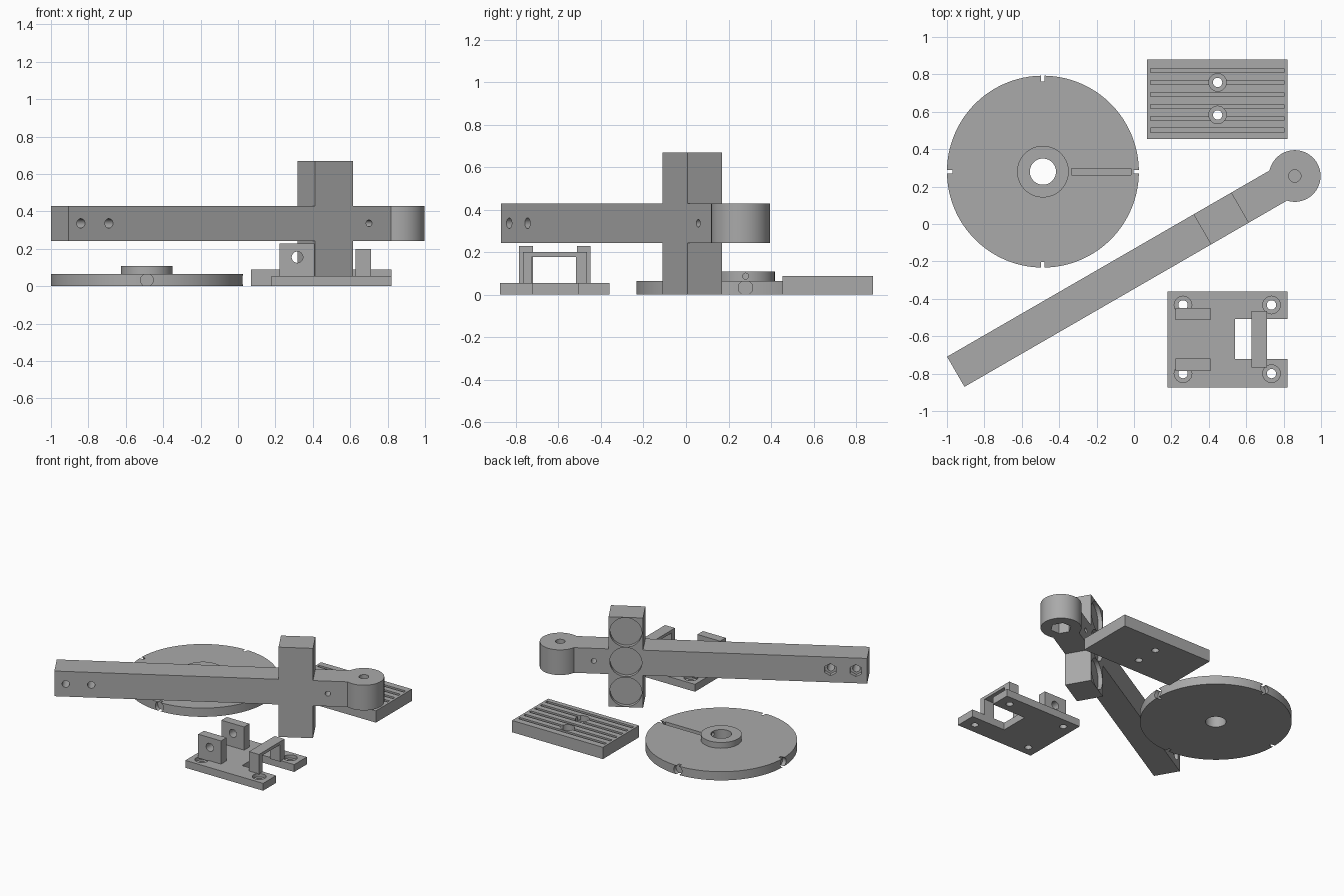
import bpy
from math import radians, pi
from mathutils import Vector

if "Cube" in bpy.data.objects:
    bpy.data.objects.remove(bpy.data.objects["Cube"])

grey = bpy.data.materials.new("Plain grey")
grey.use_nodes = True
tone = (0.4, 0.4, 0.4, 1)
grey.diffuse_color = tone
grey.node_tree.nodes["Principled BSDF"].inputs["Base Color"].default_value = tone


def box(name, x, y, z):
    """Box from three (low, high) ranges."""
    bpy.ops.mesh.primitive_cube_add(size=1)
    ob = bpy.context.object
    ob.name = name
    ob.scale = [b - a for a, b in (x, y, z)]
    ob.location = [(a + b) / 2 for a, b in (x, y, z)]
    bpy.ops.object.transform_apply(location=True, rotation=True, scale=True)
    return ob


def rod(name, start, end, radius, sides=64):
    """Cylinder or prism running between two points."""
    a, b = Vector(start), Vector(end)
    bpy.ops.mesh.primitive_cylinder_add(radius=radius, depth=(b - a).length, vertices=sides)
    ob = bpy.context.object
    ob.name = name
    ob.rotation_euler = (b - a).to_track_quat('Z', 'Y').to_euler()
    ob.location = (a + b) / 2
    bpy.ops.object.transform_apply(location=True, rotation=True, scale=True)
    return ob


def combine(body, tool, operation='DIFFERENCE'):
    mod = body.modifiers.new("Cut", 'BOOLEAN')
    mod.operation = operation
    mod.solver = 'EXACT'
    mod.object = tool
    bpy.ops.object.select_all(action='DESELECT')
    bpy.context.view_layer.objects.active = body
    body.select_set(True)
    bpy.ops.object.modifier_apply(modifier=mod.name)
    bpy.data.objects.remove(tool)


def screw_hole(body, x, y, top, depth):
    """Through hole with a wider round seat on top."""
    combine(body, rod("cutter", (x, y, -0.1), (x, y, top + 0.1), 0.025, 32))
    combine(body, rod("cutter", (x, y, top - depth), (x, y, top + 0.1), 0.047, 40))


def finish(ob):
    ob.data.materials.clear()
    ob.data.materials.append(grey)
    bpy.ops.object.select_all(action='DESELECT')
    bpy.context.view_layer.objects.active = ob
    ob.select_set(True)
    bpy.ops.object.shade_smooth_by_angle(angle=radians(25))


# Round disc with hub, bore, rim pockets and string groove
cx, cy, thick = -0.487, 0.28, 0.065
disc = rod("disc", (cx, cy, 0), (cx, cy, thick), 0.513, 128)
combine(disc, rod("hub", (cx, cy, 0.03), (cx, cy, 0.108), 0.138), 'UNION')
combine(disc, rod("cutter", (cx, cy, -0.1), (cx, cy, 0.2), 0.07))
for dx, dy in ((1, 0), (-1, 0), (0, 1), (0, -1)):
    near, far = 0.483, 0.6
    combine(disc, rod("cutter", (cx + dx * near, cy + dy * near, thick / 2),
                      (cx + dx * far, cy + dy * far, thick / 2), 0.034, 48))
combine(disc, box("cutter", (-0.334, -0.015), (cy - 0.018, cy + 0.018), (0.04, 0.1)))
combine(disc, rod("cutter", (cx, cy, 0.087), (cx + 0.2, cy, 0.087), 0.014, 24))
finish(disc)

# Grooved block with two screw holes
block = box("grooved_block", (0.07, 0.82), (0.455, 0.88), (0, 0.088))
for i in range(6):
    y = 0.821 - 0.064 * i
    combine(block, box("cutter", (0.088, 0.802), (y - 0.011, y + 0.011), (0.058, 0.2)))
for y in (0.757, 0.583):
    screw_hole(block, 0.447, y, 0.088, 0.045)
finish(block)

# Base plate, open at one end, with four screw holes
plate = box("base_plate", (0.178, 0.82), (-0.875, -0.36), (0, 0.055))
combine(plate, box("cutter", (0.54, 0.9), (-0.722, -0.508), (-0.1, 0.1)))
for x in (0.262, 0.735):
    for y in (-0.433, -0.8):
        screw_hole(plate, x, y, 0.055, 0.025)
finish(plate)

# Pair of pivot lugs
for side, y in (("left", (-0.513, -0.45)), ("right", (-0.786, -0.72))):
    lug = box("pivot_lug_" + side, (0.222, 0.41), y, (0.05, 0.228))
    combine(lug, rod("cutter", (0.317, -1, 0.155), (0.317, 0, 0.155), 0.03, 32))
    finish(lug)

# Bridge over the opening
bridge = box("bridge", (0.628, 0.71), (-0.767, -0.465), (0.05, 0.2))
combine(bridge, box("cutter", (0.5, 0.9), (-0.727, -0.517), (0, 0.178)))
finish(bridge)

# Long arm with cross block, built along x and then turned
half, low, high, mid = 0.093, 0.242, 0.43, 0.336
c0, c1, tip = 1.522, 1.756, 2.093
arm = box("arm", (0, tip), (-half, half), (low, high))
combine(arm, box("cross_block", (c0, c1), (-half, half), (0, 0.67)), 'UNION')
combine(arm, rod("round_end", (tip, 0, low), (tip, 0, high), 0.138, 96), 'UNION')

# Round pockets on the back of the cross block
for z in (mid - 0.222, mid, mid + 0.222):
    x = (c0 + c1) / 2
    combine(arm, rod("cutter", (x, half - 0.03, z), (x, half + 0.1, z), 0.109))

# Cross holes, the outer two with hexagonal nut seats
for x, r in ((0.077, 0.025), (0.25, 0.025), (1.856, 0.018)):
    combine(arm, rod("cutter", (x, -0.3, mid), (x, 0.3, mid), r, 32))
    if r > 0.02:
        combine(arm, rod("cutter", (x, half - 0.035, mid), (x, 0.3, mid), 0.045, 6))

# Blind hole on top of the round end and hexagonal seat below
combine(arm, rod("cutter", (tip, 0, low + 0.09), (tip, 0, 0.6), 0.033, 32))
combine(arm, rod("cutter", (tip, 0, 0.1), (tip, 0, low + 0.08), 0.072, 6))
finish(arm)
arm.location = (-0.953, -0.79, 0)
arm.rotation_euler = (0, 0, pi / 6)
